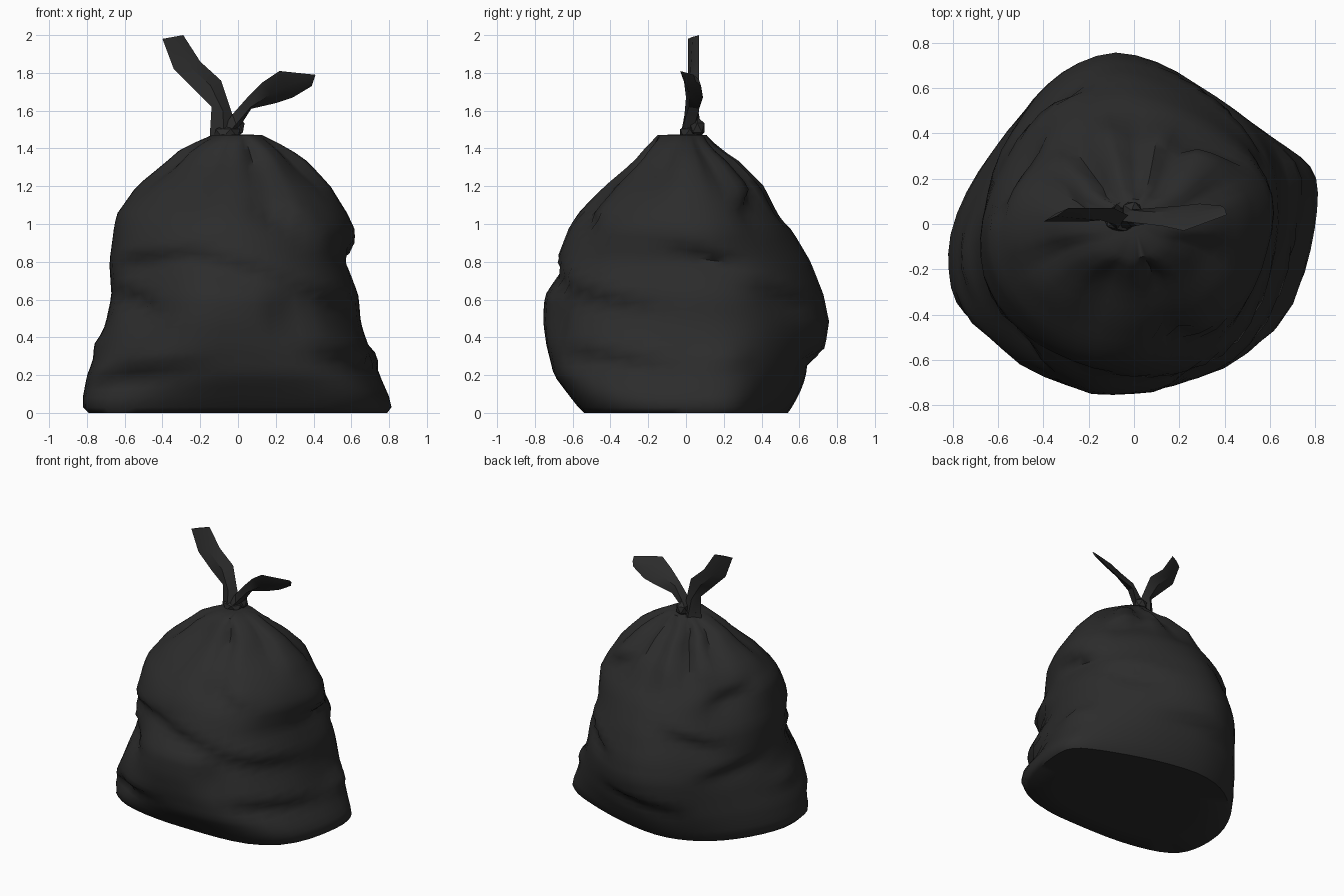
import bpy, bmesh, math
from mathutils import Vector

cube = bpy.data.objects.get("Cube")
if cube:
    bpy.data.objects.remove(cube)

black = bpy.data.materials.new("black plastic")
black.use_nodes = True
black.diffuse_color = (0.025, 0.025, 0.025, 1)
black.node_tree.nodes["Principled BSDF"].inputs["Base Color"].default_value = black.diffuse_color

SEGMENTS, ROWS, TOP = 48, 34, 1.47

# Sack outline: height, right, left, front, back
OUTLINE = [
    (0, -.79, .79, -.54, .54), (.04, -.83, .82, -.58, .57),
    (.2, -.8, .75, -.7, .66), (.35, -.74, .69, -.735, .72),
    (.48, -.7, .65, -.75, .755), (.62, -.67, .64, -.75, .73),
    (.8, -.685, .59, -.67, .66), (.97, -.665, .61, -.62, .56),
    (1.05, -.65, .58, -.57, .5), (1.2, -.54, .49, -.43, .43),
    (1.33, -.38, .37, -.28, .3), (1.4, -.3, .27, -.22, .19),
    (TOP, -.14, .13, -.15, .11)]

# Slanting folds: start angle, start height, end angle, end height, depth
FOLDS = [
    (195, .8, 262, .88, .04), (245, .86, 305, .7, .04),
    (285, .72, 345, .56, .05), (192, .7, 238, .54, .05),
    (200, .18, 260, .28, .05), (300, .36, 350, .24, .05),
    (275, 1.16, 315, .98, .05), (20, .72, 70, .58, .04),
    (60, .35, 120, .26, .04), (100, .88, 150, .7, .04),
    (130, .5, 175, .6, .04), (30, 1.08, 65, 1.22, .04),
    (130, 1.0, 172, 1.12, .04), (-15, .9, 25, .8, .04)]

# Soft bulges and hollows: angle, height, angular width, height width, size
LUMPS = [
    (10, .3, 10, .05, .04), (184, .36, 10, .05, .03),
    (222, .62, 12, .12, -.05), (222, .2, 10, .09, -.04),
    (294, .5, 9, .14, -.05), (254, .5, 10, .2, .02),
    (290, 1.12, 9, .1, -.06), (320, 1.3, 12, .1, -.04),
    (318, .12, 14, .12, .03), (255, 1.1, 12, .14, .02),
    (145, .98, 24, .22, -.06), (145, .25, 20, .2, -.02)]

# Gathers running down from the knot: angle, lowest height, depth
GATHERS = [(62, 1.0, .07), (86, .95, .09), (118, 1.0, .11), (150, 1.15, .06),
           (205, 1.1, .05), (250, .95, .05), (285, 1.1, .07), (335, 1.1, .06),
           (25, 1.1, .05)]


def new_object(name, bm, angle):
    bmesh.ops.recalc_face_normals(bm, faces=bm.faces[:])
    mesh = bpy.data.meshes.new(name)
    bm.to_mesh(mesh)
    bm.free()
    mesh.materials.append(black)
    obj = bpy.data.objects.new(name, mesh)
    bpy.context.collection.objects.link(obj)
    bpy.ops.object.select_all(action='DESELECT')
    obj.select_set(True)
    bpy.context.view_layer.objects.active = obj
    bpy.ops.object.shade_smooth_by_angle(angle=math.radians(angle))


def loft(bm, rings):
    loops = [[bm.verts.new(p) for p in ring] for ring in rings]
    n = len(loops[0])
    for low, high in zip(loops, loops[1:]):
        for i in range(n):
            j = (i + 1) % n
            bm.faces.new((low[i], low[j], high[j], high[i]))
    bm.faces.new(loops[0][::-1])
    bm.faces.new(loops[-1])


def extents(z):
    for a, b in zip(OUTLINE, OUTLINE[1:]):
        if z <= b[0]:
            t = (z - a[0]) / (b[0] - a[0])
            return [p + (q - p) * t for p, q in zip(a[1:], b[1:])]
    return OUTLINE[-1][1:]


def turn(a, b):
    return (a - b + 180) % 360 - 180


def relief(angle, z):
    """Outward displacement from lumps, folds and gathers."""
    d = 0
    for a, h, wa, wz, size in LUMPS:
        d += size * math.exp(-(turn(angle, a) / wa) ** 2 - ((z - h) / wz) ** 2)
    for a0, z0, a1, z1, depth in FOLDS:
        t = turn(angle, a0) / (a1 - a0)
        if 0 < t < 1:
            # A raised lip above the crease and a tuck below it
            below = (z0 + (z1 - z0) * t - z) / .045
            tuck = -below * math.exp(1 - below) if below > 0 else .4 * -below * math.exp(1 + below)
            d += depth * math.sin(math.pi * t) * tuck
    for a, low, depth in GATHERS:
        if z > low:
            t = (z - low) / (TOP - low)
            d -= depth * math.sin(math.pi * t ** 1.4) * math.exp(-(turn(angle, a) / 8) ** 2)
    return d


def sack_point(angle, level):
    """Rounded section, squarer at the front foot, pointed at the back."""
    r = math.radians(angle)
    wave = math.sin(math.pi * level / TOP)
    z = level + .03 * wave * math.sin(3 * r + level * 4)
    right, left, front, back = extents(z)
    low = 1 - z / TOP
    c, s = math.cos(r), math.sin(r)
    if s < 0:
        power = 2 + low ** 4 * (-s) ** .5
    else:
        power = 2 - .25 * s ** .5
    size = (abs(c) ** power + abs(s) ** power) ** (-1 / power)
    c, s = c * size, s * size
    x = c * (left if c > 0 else -right)
    y = s * (back if s > 0 else -front)
    y += .14 * low * c ** 5
    x -= .12 * low * max(0, s) ** 4
    out = relief(angle, z)
    return (x + math.cos(r) * out, y + math.sin(r) * out, z)


# Crumpled sack, closed by a flat underside and a gathered neck
levels = [0, .03] + [TOP * i / ROWS for i in range(2, ROWS + 1)]
rings = [[sack_point(360 * i / SEGMENTS, z) for i in range(SEGMENTS)] for z in levels]
rings.insert(0, [(x * .7, y * .7, 0) for x, y, z in rings[0]])
rings.append([(x * .3, y * .3, TOP + .005) for x, y, z in rings[-1]])
bm = bmesh.new()
loft(bm, rings)
new_object("sack", bm, 52)


# Tied ends: flat strips through pairs of edge points
def tied_end(name, sections):
    bm = bmesh.new()
    rings = []
    for a, b, thick in sections:
        a, b = Vector(a), Vector(b)
        out = (b - a).cross(Vector((0, 1, 0))).cross(b - a).normalized() * thick
        mid = (a + b) / 2
        rings.append([a, mid - out, b, mid + out])
    loft(bm, rings)
    new_object(name, bm, 30)


tied_end("right_tied_end", [
    ((-.15, .03, 1.46), (0, .03, 1.46), .06), ((-.14, .02, 1.62), (-.03, .04, 1.58), .035),
    ((-.22, .01, 1.7), (-.09, .07, 1.76), .025), ((-.34, .01, 1.82), (-.2, .07, 1.86), .015),
    ((-.4, .01, 1.98), (-.29, .07, 2.0), .006)])
tied_end("left_tied_end", [
    ((-.03, .02, 1.46), (-.1, .02, 1.48), .05), ((0, .04, 1.5), (-.03, .01, 1.58), .04),
    ((.07, .07, 1.61), (.05, 0, 1.67), .03), ((.2, .08, 1.64), (.13, -.01, 1.75), .02),
    ((.29, .09, 1.67), (.22, -.03, 1.81), .02), ((.39, .08, 1.73), (.41, .04, 1.79), .01)])

# Knot and its loose lump at the back
for name, place, size in (("knot", (-.06, .02, 1.48), (.08, .06, .05)),
                          ("knot_lump", (-.01, .06, 1.51), (.05, .045, .055))):
    bm = bmesh.new()
    bmesh.ops.create_icosphere(bm, subdivisions=1, radius=1)
    for v in bm.verts:
        v.co = Vector([c * s + p for c, s, p in zip(v.co, size, place)])
    new_object(name, bm, 30)
